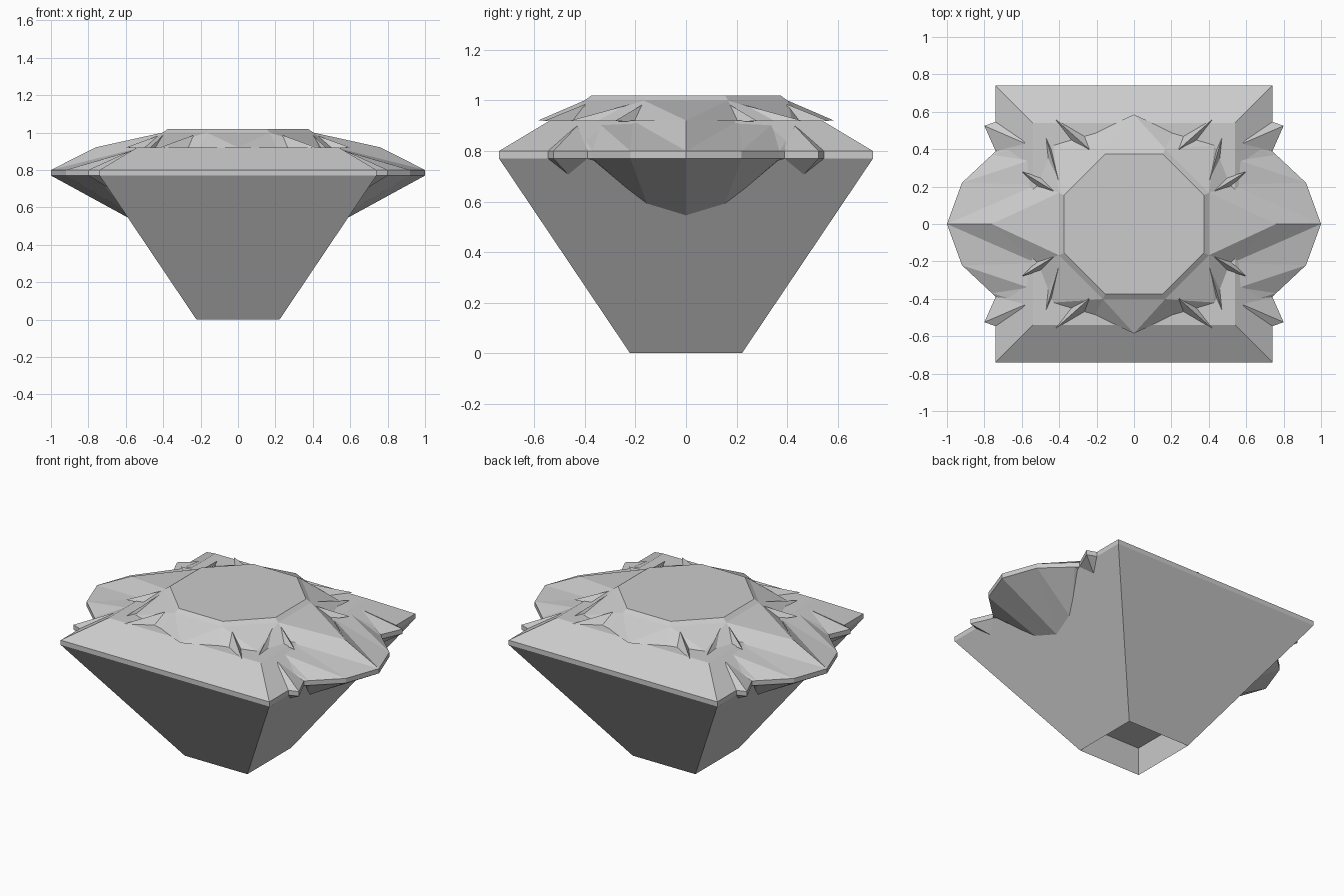
import bpy
from math import cos, sin, pi

if "Cube" in bpy.data.objects:
    bpy.data.objects.remove(bpy.data.objects["Cube"])


def make(name, verts, faces):
    me = bpy.data.meshes.new(name)
    me.from_pydata(verts, [], faces)
    me.update()
    ob = bpy.data.objects.new(name, me)
    bpy.context.collection.objects.link(ob)
    return ob


def strips(rings, closed=True):
    """Faces joining successive rings of equal length."""
    n = len(rings[0])
    faces = []
    for r in range(len(rings) - 1):
        for i in range(n if closed else n - 1):
            j = (i + 1) % n
            a, b = r * n, (r + 1) * n
            faces.append((a + i, a + j, b + j, b + i))
    return [v for ring in rings for v in ring], faces


def square(h, z):
    return [(-h, -h, z), (h, -h, z), (h, h, z), (-h, h, z)]


# Square stone body: pit in the base, pavilion, girdle, bevelled crown
rings = [square(.21, .17), square(.222, 0), square(.74, .77), square(.74, .80), square(.54, .92)]
v, f = strips(rings)
n = len(v)
make("stone_body", v, f + [(3, 2, 1, 0), (n - 4, n - 3, n - 2, n - 1)])

# Octagonal table with star facets falling to the crown
v = [(r * cos(a), r * sin(a), z) for r, z in ((.405, 1.02), (.435, 1.0))
     for a in (pi / 8 + k * pi / 4 for k in range(8))]
tips = [(.76, 0), (.43, .42), (0, .585), (-.43, .42),
        (-.76, 0), (-.43, -.42), (0, -.585), (.43, -.42)]
valleys = [(.52, .21), (.21, .49), (-.21, .49), (-.52, .21),
           (-.52, -.21), (-.21, -.49), (.21, -.49), (.52, -.21)]
v += [(x, y, .921) for x, y in tips] + [(x, y, .915) for x, y in valleys]
f = [tuple(range(8))]
for k in range(8):
    p = (k - 1) % 8
    f += [(p, 8 + p, 8 + k, k), (8 + p, 16 + k, 8 + k),
          (8 + k, 16 + k, 24 + k), (8 + k, 24 + k, 16 + (k + 1) % 8)]
make("table_and_star", v, f)

# Pointed wings through the left and right sides
outline = [(.70, -.43), (.76, -.37), (.92, -.22), (1, 0), (.92, .22), (.76, .37), (.70, .43)]
roof = [(.50, -.45, .92), (.56, -.34, .905), (.52, -.21, .92), (.76, 0, .921),
        (.52, .21, .92), (.56, .34, .905), (.50, .45, .92)]
keel = [(.68, -.42, .74), (.70, -.36, .755), (.60, -.15, .58), (.57, 0, .535),
        (.60, .15, .58), (.70, .36, .755), (.68, .42, .74)]
for side, s in (("right", 1), ("left", -1)):
    rings = [roof, [(x, y, .80) for x, y in outline], [(x, y, .77) for x, y in outline], keel]
    v, f = strips([[(s * x, y, z) for x, y, z in r] for r in rings], closed=False)
    # split every quad so the facets stay crisp
    tris = []
    for q in f:
        a, b, c, d = q if q[0] % 7 < 3 else (q[1], q[2], q[3], q[0])
        tris += [(a, b, c), (a, c, d)]
    if s < 0:
        tris = [t[::-1] for t in tris]
    make(side + "_wing", v, [t[::-1] for t in tris])

    # Small spurs beside each wing
    for end, e in (("back", 1), ("front", -1)):
        v = [(.58, .43, .90), (.70, .56, .80), (.80, .525, .80), (.74, .39, .80),
             (.70, .56, .77), (.80, .525, .77), (.74, .39, .77), (.67, .45, .69)]
        f = [(0, 2, 1), (0, 3, 2), (1, 2, 5, 4), (2, 3, 6, 5), (4, 5, 7), (5, 6, 7)]
        if s * e > 0:
            f = [t for t in f]
        else:
            f = [t[::-1] for t in f]
        make(f"{side}_{end}_spur", [(s * x, e * y, z) for x, y, z in v], [t[::-1] for t in f])

# Thin splinters around the table
for k, (x, y, tx, ty) in enumerate([(.40, .22, .47, .46), (.24, .40, .42, .56), (.42, .17, .60, .28)]):
    for s in (1, -1):
        for e in (1, -1):
            v = [(s * x, e * y, .985), (s * tx, e * ty, .92),
                 (s * (x + .05), e * (y - .02), .91), (s * (x - .02), e * (y + .05), .91)]
            f = [(0, 2, 1), (0, 1, 3), (0, 3, 2), (1, 2, 3)]
            make(f"splinter_{k}", v, f if s * e > 0 else [t[::-1] for t in f])
